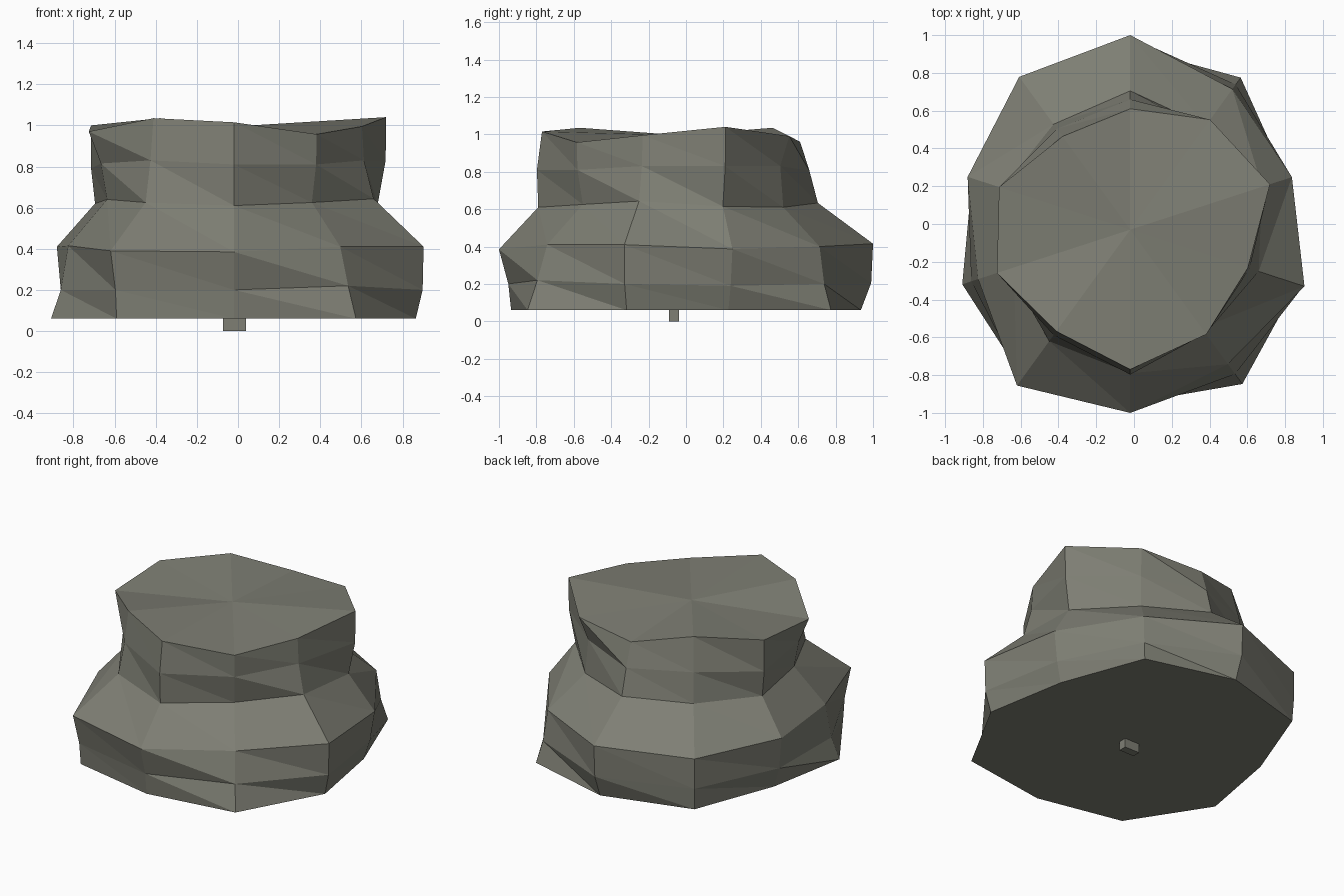
import bpy, bmesh, math

if "Cube" in bpy.data.objects:
    bpy.data.objects.remove(bpy.data.objects["Cube"])

stone = bpy.data.materials.new("olive grey stone")
stone.diffuse_color = (0.21, 0.212, 0.175, 1)
stone.use_nodes = True
stone.node_tree.nodes["Principled BSDF"].inputs["Base Color"].default_value = stone.diffuse_color

SIDES = 10
CX, CY = -0.02, -0.03

# Rings from the base up: radius at each of the ten corners, starting at 18 degrees
RADII = [
    (.83, .995, .965, .99, .83, .935, .97, .905, 1.01, .93),
    (.87, .95, 1.02, 1.0, .88, .885, .98, .92, .945, .965),
    (.90, .92, 1.03, 1.0, .905, .847, 1.02, .97, .88, .97),
    (.735, .68, .735, .69, .71, .648, .73, .76, .645, .715),
    (.776, .66, .69, .66, .73, .68, .69, .767, .68, .665),
    (.778, .72, .64, .61, .73, .742, .665, .74, .685, .655),
]
# Heights of the same corners
HEIGHTS = [
    (.06,) * SIDES,
    (.19, .20, .205, .20, .20, .20, .20, .20, .22, .20),
    (.387, .40, .415, .40, .41, .415, .39, .385, .41, .41),
    (.615, .61, .633, .625, .62, .64, .625, .61, .625, .643),
    (.83, .83, .805, .82, .79, .815, .83, .81, .81, .83),
    (1.04, .99, .96, 1.035, 1.0, .97, 1.035, 1.015, .957, .995),
]


def finish(bm, name):
    bmesh.ops.recalc_face_normals(bm, faces=bm.faces)
    mesh = bpy.data.meshes.new(name)
    bm.to_mesh(mesh)
    bm.free()
    mesh.materials.append(stone)
    obj = bpy.data.objects.new(name, mesh)
    bpy.context.collection.objects.link(obj)
    return obj


# Faceted rock: stacked irregular rings joined by triangles
bm = bmesh.new()
rings = []
for radii, heights in zip(RADII, HEIGHTS):
    ring = []
    for k, (r, z) in enumerate(zip(radii, heights)):
        a = math.radians(18 + 36 * k)
        ring.append(bm.verts.new((CX + r * math.cos(a), CY + r * math.sin(a), z)))
    rings.append(ring)
for lo, hi in zip(rings, rings[1:]):
    for k in range(SIDES):
        n = (k + 1) % SIDES
        bm.faces.new((lo[k], lo[n], hi[k]))
        bm.faces.new((lo[n], hi[n], hi[k]))
# Top fan and flat underside
centre = bm.verts.new((CX, CY, .995))
for k in range(SIDES):
    bm.faces.new((rings[-1][k], rings[-1][(k + 1) % SIDES], centre))
bm.faces.new(rings[0][::-1])
finish(bm, "rock_body")

# Small peg under the rock
bm = bmesh.new()
bmesh.ops.create_cube(bm, size=1)
bmesh.ops.scale(bm, vec=(.11, .053, .07), verts=bm.verts)
bmesh.ops.translate(bm, vec=(-.017, -.064, .035), verts=bm.verts)
finish(bm, "base_peg")
